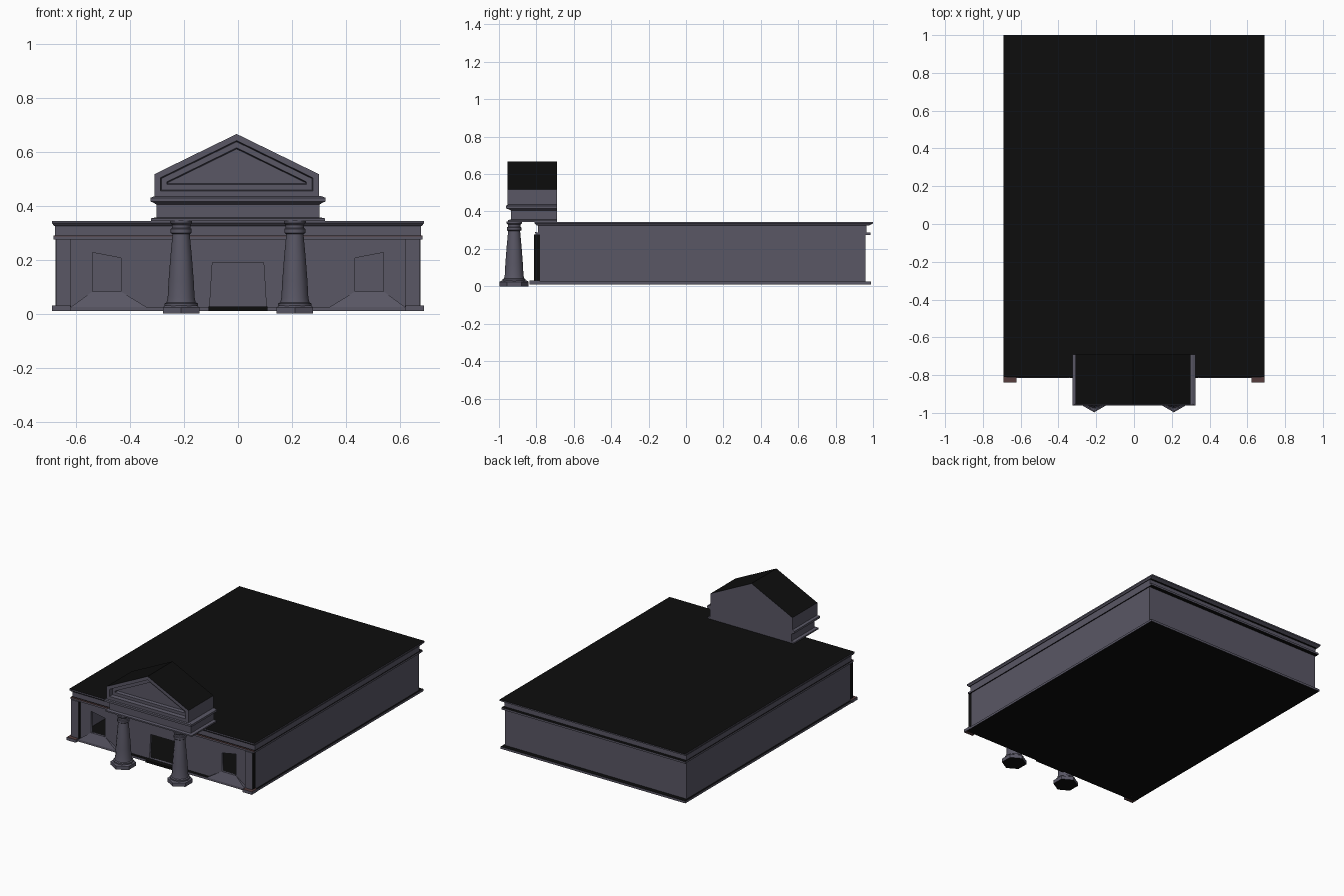
import bpy, bmesh, math

if "Cube" in bpy.data.objects:
    bpy.data.objects.remove(bpy.data.objects["Cube"])


def material(name, rgb):
    m = bpy.data.materials.new(name)
    m.diffuse_color = (*rgb, 1)
    m.use_nodes = True
    m.node_tree.nodes["Principled BSDF"].inputs["Base Color"].default_value = m.diffuse_color
    return m


STONE = material("grey stone", (0.10, 0.095, 0.13))
BLACK = material("black roofing", (0.004, 0.004, 0.004))
BROWN = material("reddish brown trim", (0.09, 0.045, 0.045))


def finish(name, bm, mats=(STONE, BLACK), rule=None):
    bmesh.ops.recalc_face_normals(bm, faces=bm.faces)
    bm.normal_update()
    if rule:
        for f in bm.faces:
            f.material_index = rule(f)
    me = bpy.data.meshes.new(name)
    bm.to_mesh(me)
    bm.free()
    for m in mats:
        me.materials.append(m)
    ob = bpy.data.objects.new(name, me)
    bpy.context.collection.objects.link(ob)
    return ob


def horizontal(f):
    return int(abs(f.normal.z) > 0.9)


def sideways(f):
    return int(abs(f.normal.x) > 0.9)


def loft(name, rings, mats=(STONE, BLACK), rule=None):
    """Stack of rectangles (x0, x1, y0, y1, z) joined into a closed solid."""
    bm = bmesh.new()
    loops = [[bm.verts.new(p) for p in ((a, c, z), (b, c, z), (b, d, z), (a, d, z))]
             for a, b, c, d, z in rings]
    for lo, hi in zip(loops, loops[1:]):
        for i in range(4):
            j = (i + 1) % 4
            bm.faces.new((lo[i], lo[j], hi[j], hi[i]))
    bm.faces.new(loops[0][::-1])
    bm.faces.new(loops[-1])
    return finish(name, bm, mats, rule)


def box(name, x0, x1, y0, y1, z0, z1, mats=(STONE, BLACK), rule=None):
    return loft(name, [(x0, x1, y0, y1, z0), (x0, x1, y0, y1, z1)], mats, rule)


def lathe(name, profile, sides, cx, cy):
    """Column part from (radius, z) points, with one corner facing the front."""
    bm = bmesh.new()
    rings = []
    for r, z in profile:
        rings.append([bm.verts.new((cx + r * math.sin(t), cy - r * math.cos(t), z))
                      for t in (2 * math.pi * i / sides for i in range(sides))])
    for lo, hi in zip(rings, rings[1:]):
        for i in range(sides):
            j = (i + 1) % sides
            bm.faces.new((lo[i], lo[j], hi[j], hi[i]))
    bm.faces.new(rings[0])
    bm.faces.new(rings[-1])
    return finish(name, bm, rule=lambda f: int(f.normal.z < -0.9))


# Main hall: plinth, thin walls, and the stacked mouldings under the flat roof
box("plinth", -0.688, 0.688, -0.815, 0.99, 0.01, 0.025, rule=horizontal)
box("back_wall", -0.677, 0.677, 0.94, 0.96, 0.025, 0.275)
for s, side in ((-1, "left"), (1, "right")):
    x0, x1 = sorted((s * 0.657, s * 0.677))
    box(side + "_wall", x0, x1, -0.78, 0.94, 0.025, 0.275)
box("wall_ledge", -0.684, 0.684, -0.805, 0.987, 0.275, 0.288, rule=horizontal)
box("frieze", -0.679, 0.679, -0.79, 0.965, 0.288, 0.328)
loft("roof_cornice", [(-0.683, 0.683, -0.80, 0.98, 0.326),
                      (-0.69, 0.69, -0.81, 1.0, 0.336),
                      (-0.69, 0.69, -0.81, 1.0, 0.345)], rule=horizontal)

# Front wall with a door and two slanted-top window openings
outlines = [
    [(-0.657, 0.025), (0.657, 0.025), (0.657, 0.275), (-0.657, 0.275)],
    [(-0.105, 0.027), (0.105, 0.027), (0.095, 0.19), (-0.095, 0.19)],
] + [[(s * 0.54, 0.083), (s * 0.435, 0.083), (s * 0.435, 0.207), (s * 0.54, 0.227)]
     for s in (-1, 1)]
curve = bpy.data.curves.new("front_wall", "CURVE")
curve.dimensions = "2D"
curve.fill_mode = "BOTH"
curve.extrude = 0.008
for pts in outlines:
    sp = curve.splines.new("POLY")
    sp.points.add(len(pts) - 1)
    for p, (x, z) in zip(sp.points, pts):
        p.co = (x, z, 0, 1)
    sp.use_cyclic_u = True
curve.materials.append(STONE)
wall = bpy.data.objects.new("front_wall", curve)
bpy.context.collection.objects.link(wall)
wall.location.y = -0.785
wall.rotation_euler.x = math.pi / 2
bpy.context.view_layer.objects.active = wall
wall.select_set(True)
bpy.ops.object.convert(target="MESH")

box("door_step", -0.11, 0.11, -0.825, -0.78, 0.01, 0.026, mats=(BLACK,))

for s, side in ((-1, "left"), (1, "right")):
    # Sloped sill below each window
    bm = bmesh.new()
    lower = [(s * 0.62, -0.815), (s * 0.34, -0.815), (s * 0.34, -0.785), (s * 0.62, -0.785)]
    upper = [(s * 0.54, -0.794), (s * 0.435, -0.794), (s * 0.435, -0.785), (s * 0.54, -0.785)]
    lo = [bm.verts.new((x, y, 0.025)) for x, y in lower]
    hi = [bm.verts.new((x, y, 0.083)) for x, y in upper]
    for i in range(4):
        j = (i + 1) % 4
        bm.faces.new((lo[i], lo[j], hi[j], hi[i]))
    bm.faces.new(lo)
    bm.faces.new(hi)
    finish(side + "_window_sill", bm)

    # Corner pilaster with dark sides and a brown-topped foot
    x0, x1 = sorted((s * 0.62, s * 0.675))
    box(side + "_pilaster", x0, x1, -0.812, -0.778, 0.025, 0.277, rule=sideways)
    x0, x1 = sorted((s * 0.622, s * 0.69))
    box(side + "_pilaster_foot", x0, x1, -0.838, -0.78, 0.01, 0.03,
        mats=(STONE, BROWN), rule=horizontal)

    # Portico column: six-sided base, smooth tapering shaft, ringed capital
    cx, cy = s * 0.211, -0.919
    lathe(side + "_column_base", [(0.078, 0), (0.078, 0.024), (0.068, 0.03)], 6, cx, cy)
    shaft = lathe(side + "_column_shaft",
                  [(0.062, 0.028), (0.062, 0.038), (0.054, 0.042), (0.05, 0.06), (0.047, 0.12),
                   (0.040, 0.21), (0.032, 0.295), (0.039, 0.30), (0.039, 0.315),
                   (0.034, 0.318), (0.034, 0.33), (0.041, 0.337), (0.041, 0.346)], 12, cx, cy)
    bpy.ops.object.select_all(action="DESELECT")
    bpy.context.view_layer.objects.active = shaft
    shaft.select_set(True)
    bpy.ops.object.shade_smooth_by_angle(angle=math.radians(35))

# Brown strip along the front ledge
box("front_ledge_trim", -0.684, 0.684, -0.808, -0.80, 0.286, 0.29, mats=(BROWN,))

# Portico entablature with its flared cornice, flush at the back
loft("portico_entablature", [(-w, w, y, -0.69, z) for w, y, z in (
    (0.322, -0.952, 0.345), (0.322, -0.952, 0.354), (0.303, -0.935, 0.358),
    (0.303, -0.935, 0.405), (0.313, -0.95, 0.412), (0.325, -0.962, 0.416),
    (0.325, -0.962, 0.430), (0.310, -0.952, 0.436))])

# Pediment: five-sided prism with a twice-stepped recess in the front
bm = bmesh.new()
shape = [(-0.31, 0.434), (0.30, 0.434), (0.30, 0.518), (-0.005, 0.667), (-0.31, 0.518)]
front = bm.faces.new([bm.verts.new((x, -0.955, z)) for x, z in shape])
ext = bmesh.ops.extrude_face_region(bm, geom=[front], use_keep_orig=True)
bmesh.ops.translate(bm, vec=(0, 0.265, 0),
                    verts=[v for v in ext["geom"] if isinstance(v, bmesh.types.BMVert)])
bmesh.ops.recalc_face_normals(bm, faces=bm.faces)
for f in bm.faces:
    f.material_index = int(f.normal.z > 0.5)
front = min(bm.faces, key=lambda f: f.calc_center_median().y)
for rim, depth in ((0.022, -0.025), (0.02, -0.02)):
    bmesh.ops.inset_region(bm, faces=[front], thickness=rim, use_even_offset=True)
    step = bmesh.ops.inset_region(bm, faces=[front], thickness=0.004, depth=depth,
                                  use_even_offset=True)
    for f in step["faces"]:
        f.material_index = 0
finish("pediment", bm)
